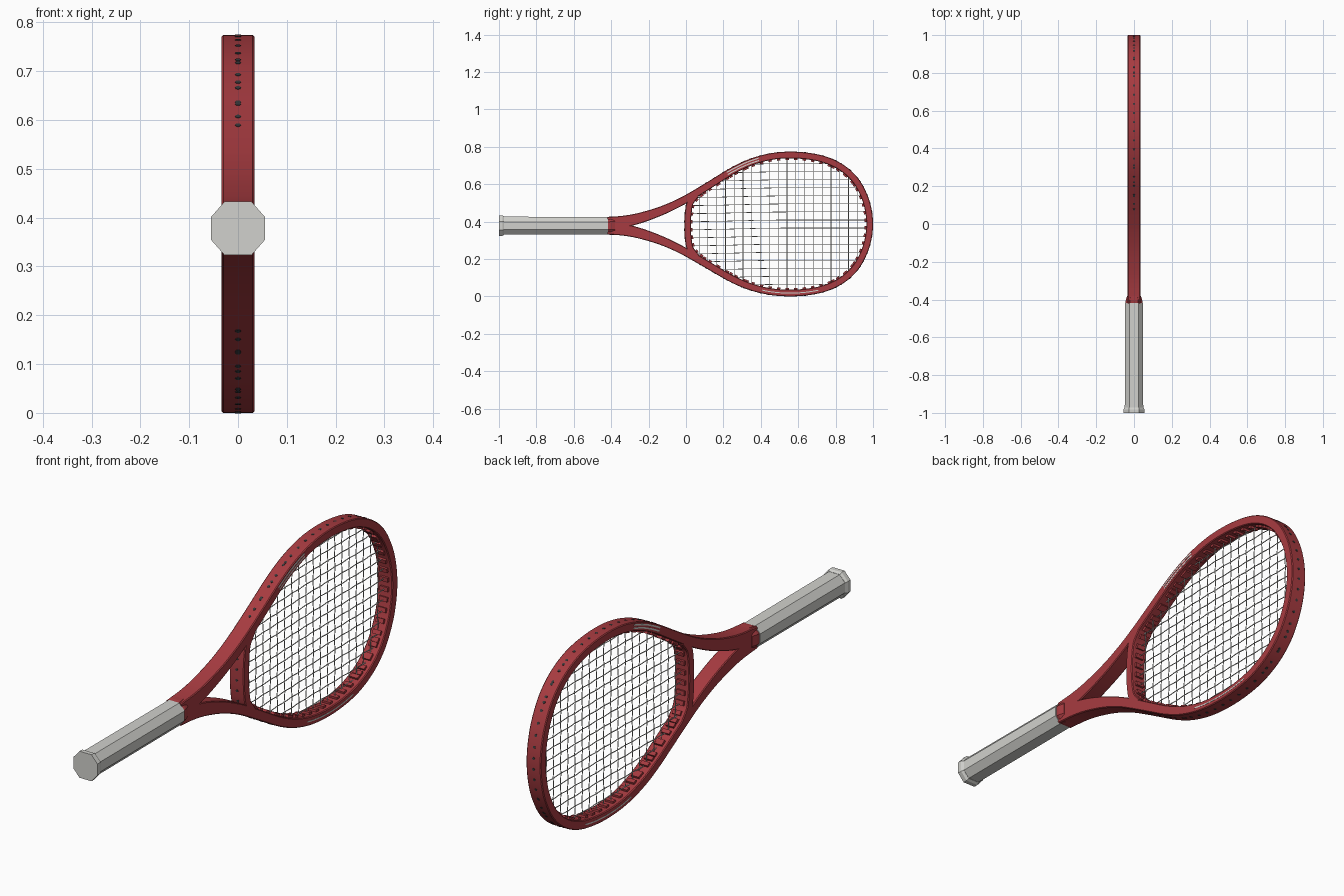
import bpy, bmesh, math
from mathutils import Vector

if "Cube" in bpy.data.objects:
    bpy.data.objects.remove(bpy.data.objects["Cube"])

AXIS_Z = 0.378


def place(x, y, h):
    """Racket coordinates (thickness, length, height from axis) to world."""
    s = min(max(y / 0.55, 0), 1)
    return (x, y, AXIS_Z + 0.009 * s * s * (3 - 2 * s) + h)


def material(name, rgb):
    m = bpy.data.materials.new(name)
    m.diffuse_color = (*rgb, 1)
    m.use_nodes = True
    m.node_tree.nodes["Principled BSDF"].inputs["Base Color"].default_value = m.diffuse_color
    return m


RED = material("frame red", (0.39, 0.044, 0.052))
GREY = material("grip grey", (0.64, 0.64, 0.61))
DARK = material("hole dark grey", (0.04, 0.04, 0.042))


def loft(bm, sections):
    rings = [[bm.verts.new(place(*p)) for p in s] for s in sections]
    n = len(rings[0])
    for a, b in zip(rings, rings[1:]):
        for i in range(n):
            bm.faces.new((a[i], a[(i + 1) % n], b[(i + 1) % n], b[i]))
    bm.faces.new(rings[0])
    bm.faces.new(rings[-1][::-1])


def finish(name, bm, mat, smooth=None):
    bmesh.ops.recalc_face_normals(bm, faces=bm.faces[:])
    me = bpy.data.meshes.new(name)
    bm.to_mesh(me)
    bm.free()
    me.materials.append(mat)
    ob = bpy.data.objects.new(name, me)
    bpy.context.collection.objects.link(ob)
    if smooth:
        bpy.ops.object.select_all(action='DESELECT')
        ob.select_set(True)
        bpy.context.view_layer.objects.active = ob
        bpy.ops.object.shade_smooth_by_angle(angle=math.radians(smooth))
    return ob


def spline(points, steps=6):
    """Catmull-Rom through (y, h, thickness); returns (point, normal, thickness)."""
    q = [Vector(p) for p in points]
    q = [2 * q[0] - q[1]] + q + [2 * q[-1] - q[-2]]
    out = []
    for i in range(1, len(q) - 2):
        a, b, c, d = q[i - 1:i + 3]
        for k in range(steps):
            t = k / steps
            out.append(0.5 * (2 * b + (c - a) * t + (2 * a - 5 * b + 4 * c - d) * t * t
                              + (3 * b - a - 3 * c + d) * t ** 3))
    out.append(q[-2])
    res = []
    for i, p in enumerate(out):
        tan = (out[min(i + 1, len(out) - 1)] - out[max(i - 1, 0)]).to_2d().normalized()
        res.append((p.to_2d(), Vector((-tan.y, tan.x)), p.z))
    return res


def beam(name, path):
    """Sweep a chamfered box section along the outer edge of a path."""
    bm = bmesh.new()
    sections = []
    for p, n, t in path:
        prof = [(0, .030), (.003, .0335), (t - .003, .0335), (t, .030)]
        prof += [(d, -x) for d, x in reversed(prof)]
        sections.append([(x, *(p - n * d)) for d, x in prof])
    loft(bm, sections)
    return finish(name, bm, RED, 30)


# Hoop and throat legs: one half, mirrored
half = [(-.42, .046, .050), (-.33, .054, .060), (-.25, .069, .056), (-.145, .10, .048),
        (-.05, .14, .043), (.03, .183, .041), (.12, .236, .039), (.23, .301, .038),
        (.33, .347, .037), (.44, .377, .036), (.55, .387, .036), (.66, .380, .036),
        (.76, .357, .036), (.85, .311, .036), (.92, .245, .036), (.968, .160, .036),
        (.992, .08, .036)]
mirror = lambda pts: [(y, -h, t) for y, h, t in reversed(pts)]
hoop = spline(half + [(1.0, 0, .036)] + mirror(half))
beam("hoop_frame", hoop)

# Curved bridge closing the head above the throat
side = [(-.006, .07, .036), (.006, .13, .036), (.04, .178, .036)]
bridge = spline(mirror(side) + [(-.009, 0, .035)] + side)
beam("throat_bridge", bridge)

# Painted grey stripes on the hoop's flat faces
for name, low, high, sign, bands in (
        ("upper_stripe", .20, .39, 1, [(.008, .014), (.021, .027)]),
        ("lower_stripe", .40, .72, -1, [(.015, .020)])):
    bm = bmesh.new()
    span = [s for s in hoop if low < s[0].x < high and s[0].y * sign > 0]
    for face in (1, -1):
        for d0, d1 in bands:
            loft(bm, [[(face * x, *(p - n * d)) for d, x in
                       ((d0, .033), (d0, .0342), (d1, .0342), (d1, .033))] for p, n, t in span])
    finish(name, bm, GREY)

# Closed rim that the strings are anchored in
rim = [s for s in hoop if s[0].x > .06] + [s for s in bridge if abs(s[0].y) < .165]


def anchors(axis, value):
    """The two rim places where a straight string ends."""
    hits = []
    for a, b in zip(rim, rim[1:] + rim[:1]):
        va, vb = (s[0][axis] - s[1][axis] * s[2] / 2 - value for s in (a, b))
        if (va < 0) != (vb < 0):
            f = va / (va - vb)
            hits.append((a[0].lerp(b[0], f), a[1].lerp(b[1], f).normalized(),
                         a[2] + (b[2] - a[2]) * f))
    hits.sort(key=lambda s: s[0][1 - axis])
    return hits[0], hits[-1]


def prism(bm, p, n, d0, d1, profile):
    """Straight peg along the rim normal from depth d0 to d1."""
    tan = Vector((-n.y, n.x))
    loft(bm, [[(x, *(p - n * d + tan * u)) for x, u in profile] for d in (d0, d1)])


# Woven strings, inner grommet teeth and outer holes
mains = [(i - 7.5) * .043 for i in range(16)]
crosses = [.07 + i * .047 for i in range(19)]
R = .0019
tooth = [(.018, .009), (-.018, .009), (-.018, -.009), (.018, -.009)]
dot = [(.006 * math.cos(k * math.pi / 4), .006 * math.sin(k * math.pi / 4)) for k in range(8)]
grommets, holes = bmesh.new(), bmesh.new()
for name, axis, values, others in (("main_strings", 1, mains, crosses),
                                   ("cross_strings", 0, crosses, mains)):
    bm = bmesh.new()
    for i, v in enumerate(values):
        ends = anchors(axis, v)
        lo, hi = ((p - n * t / 2)[1 - axis] for p, n, t in ends)
        path = [(0, lo)]
        for j, o in enumerate(others):
            if lo + .02 < o < hi - .02:
                path.append((R * .8 * (-1) ** (i + j + axis), o))
        path.append((0, hi))
        rings = []
        for x, s in path:
            ring = []
            for k in range(6):
                dx, dv = R * math.cos(k * math.pi / 3), R * math.sin(k * math.pi / 3)
                ring.append((x + dx, s, v + dv) if axis else (x + dx, v + dv, s))
            rings.append(ring)
        loft(bm, rings)
        for p, n, t in ends:
            prism(grommets, p, n, t - .004, t + .009, tooth)
            prism(holes, p, n, -.0012, .004, dot)
    finish(name, bm, GREY, 70)
finish("grommet_teeth", grommets, RED)
finish("string_holes", holes, DARK)


# Eight-sided handle, end cap and collar
def octagon(y, rx, rz):
    return [(sx * rx * a, y, sz * rz * b) for sx, sz, a, b in
            ((1, 1, 1, .43), (1, 1, .5, 1), (-1, 1, .5, 1), (-1, 1, 1, .43),
             (-1, -1, 1, .43), (-1, -1, .5, 1), (1, -1, .5, 1), (1, -1, 1, .43))]


for name, mat, rings in (
        ("grip_handle", GREY, [(-.975, .049, .048), (-.418, .048, .047)]),
        ("end_cap", GREY, [(-1, .055, .055), (-.982, .055, .055), (-.972, .050, .049)]),
        ("grip_collar", RED, [(-.43, .044, .045), (-.405, .044, .049), (-.38, .036, .049)])):
    bm = bmesh.new()
    loft(bm, [octagon(*r) for r in rings])
    finish(name, bm, mat)
